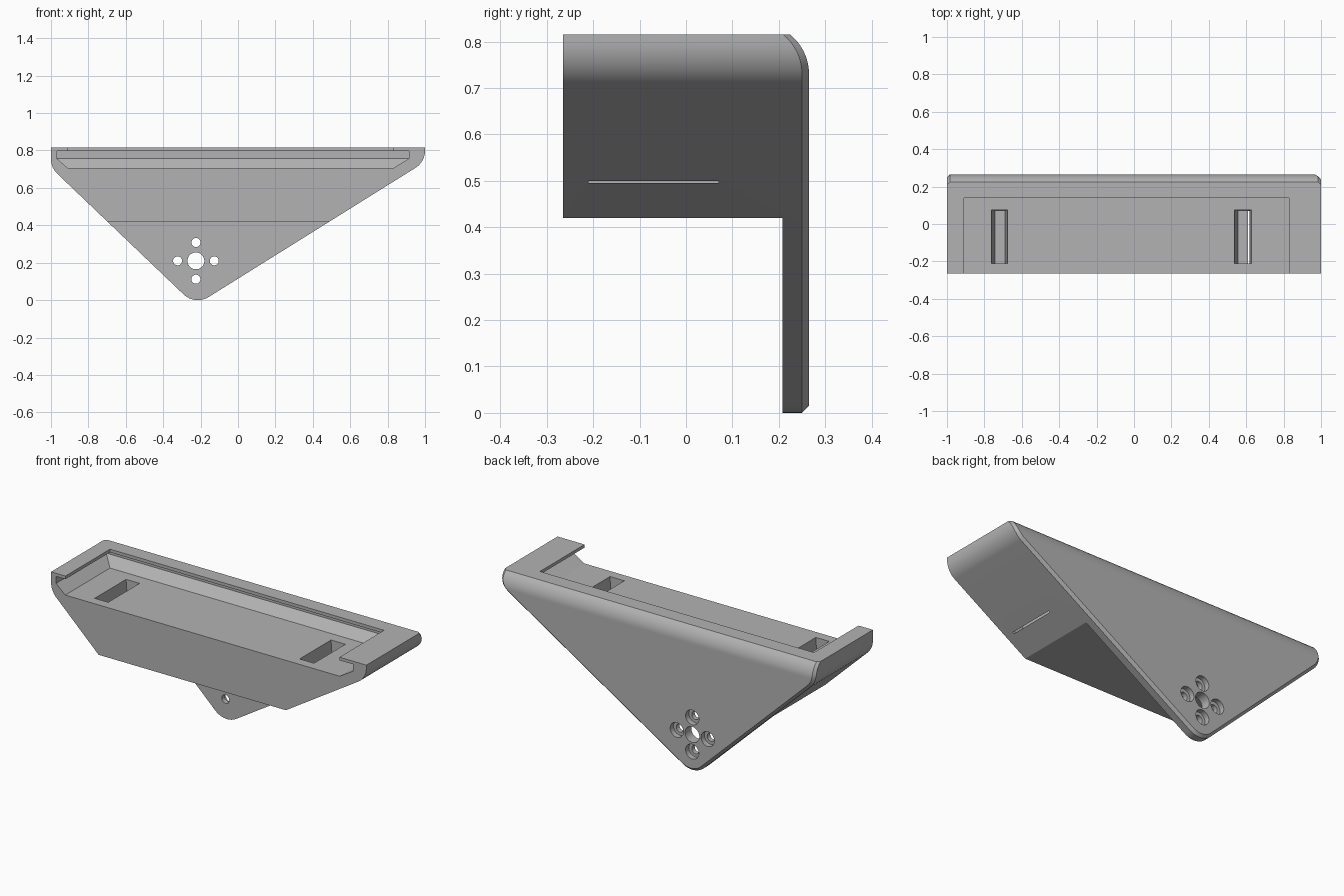
import bpy, bmesh
from math import sin, cos, radians, sqrt, pi
from mathutils import Vector, Matrix

if "Cube" in bpy.data.objects:
    bpy.data.objects.remove(bpy.data.objects["Cube"])

TOP, FRONT, BACK, RADIUS, CHAMFER = 0.815, -0.265, 0.265, 0.11, 0.015

grey = bpy.data.materials.new("plain grey")
grey.use_nodes = True
colour = (0.45, 0.45, 0.45, 1)
grey.diffuse_color = colour
grey.node_tree.nodes["Principled BSDF"].inputs["Base Color"].default_value = colour


def make_object(name, bm):
    bmesh.ops.recalc_face_normals(bm, faces=bm.faces)
    mesh = bpy.data.meshes.new(name)
    bm.to_mesh(mesh)
    bm.free()
    mesh.materials.append(grey)
    obj = bpy.data.objects.new(name, mesh)
    bpy.context.collection.objects.link(obj)
    return obj


def hull(name, points):
    bm = bmesh.new()
    for p in points:
        bm.verts.new(p)
    result = bmesh.ops.convex_hull(bm, input=bm.verts)
    inside = {g for g in result["geom_interior"] if isinstance(g, bmesh.types.BMVert)}
    bmesh.ops.delete(bm, geom=list(inside), context='VERTS')
    bmesh.ops.dissolve_limit(bm, angle_limit=radians(0.1), verts=bm.verts, edges=bm.edges)
    return make_object(name, bm)


def rect(x0, x1, y0, y1, z):
    return [(x, y, z) for x in (x0, x1) for y in (y0, y1)]


def box(name, x0, x1, y0, y1, z0, z1):
    return hull(name, rect(x0, x1, y0, y1, z0) + rect(x0, x1, y0, y1, z1))


def bore(name, x, z, radius, y0, y1):
    bm = bmesh.new()
    bmesh.ops.create_cone(bm, cap_ends=True, segments=40, radius1=radius, radius2=radius,
                          depth=y1 - y0,
                          matrix=Matrix.Translation((x, (y0 + y1) / 2, z)) @ Matrix.Rotation(pi / 2, 4, 'X'))
    return make_object(name, bm)


def arc(cx, cz, start, end, steps=12):
    for i in range(steps + 1):
        a = radians(start + (end - start) * i / steps)
        normal = Vector((cos(a), sin(a)))
        yield Vector((cx, cz)) + normal * RADIUS, normal


def back_y(z):
    # flat back that curves forward near the top
    return BACK if z < 0.73 else BACK - RADIUS + sqrt(RADIUS ** 2 - (z - 0.73) ** 2)


# Rounded triangular outline with outward normals
outline = list(arc(-0.89, 0.755, 180, 227))
outline += list(arc(-0.215, 0.11, 227, 302))
outline += list(arc(0.89, 0.8, 302, 360))
outline += [(Vector((-1, z)), Vector((-1, 0))) for z in (0.77, 0.785, 0.8, TOP)]
outline += [(Vector((1, TOP)), Vector((1, 0)))]

# Solid bracket with a chamfered back rim
points = []
for p, n in outline:
    q = p - n * CHAMFER
    points += [(p.x, FRONT, p.y), (p.x, back_y(p.y) - CHAMFER, p.y), (q.x, back_y(q.y), q.y)]
bracket = hull("bracket", points)

# Space below the tray, leaving the mounting plate
cutters = [box("under_cutter", -1.2, 1.2, -0.5, 0.208, -0.2, 0.42)]

# Sliding slot with sloped lower walls, and the opening in the lip above
cutters.append(hull("slot_cutter",
                    rect(-0.91, 0.83, -0.4, 0.14, 0.706)
                    + rect(-0.968, 0.914, -0.4, 0.19, 0.757)
                    + rect(-0.968, 0.914, -0.4, 0.19, 0.797)))
cutters.append(box("opening_cutter", -0.909, 0.829, -0.45, 0.139, 0.75, 0.95))

# Tapered pockets in the tray floor
for x0, x1, b0, b1 in ((-0.765, -0.674, -0.743, -0.69), (0.535, 0.631, 0.556, 0.617)):
    cutters.append(hull("pocket_cutter",
                        rect(x0, x1, -0.21, 0.075, 0.74) + rect(b0, b1, -0.21, 0.07, 0.495)))

# Centre hole and four counterbored screw holes
HX, HZ = -0.225, 0.21
cutters.append(bore("centre_hole_cutter", HX, HZ, 0.045, 0.15, 0.35))
for dx, dz in ((1, 0), (-1, 0), (0, 1), (0, -1)):
    x, z = HX + dx * 0.098, HZ + dz * 0.098
    cutters.append(bore("screw_hole_cutter", x, z, 0.024, 0.15, 0.35))
    cutters.append(bore("counterbore_cutter", x, z, 0.042, 0.235, 0.35))

bpy.ops.object.select_all(action='DESELECT')
bpy.context.view_layer.objects.active = bracket
bracket.select_set(True)
for cutter in cutters:
    cutter.hide_render = True
    mod = bracket.modifiers.new(cutter.name, 'BOOLEAN')
    mod.operation = 'DIFFERENCE'
    mod.solver = 'EXACT'
    mod.object = cutter
    bpy.ops.object.modifier_apply(modifier=mod.name)
for cutter in cutters:
    bpy.data.objects.remove(cutter)

bpy.ops.object.shade_smooth_by_angle(angle=radians(25))
